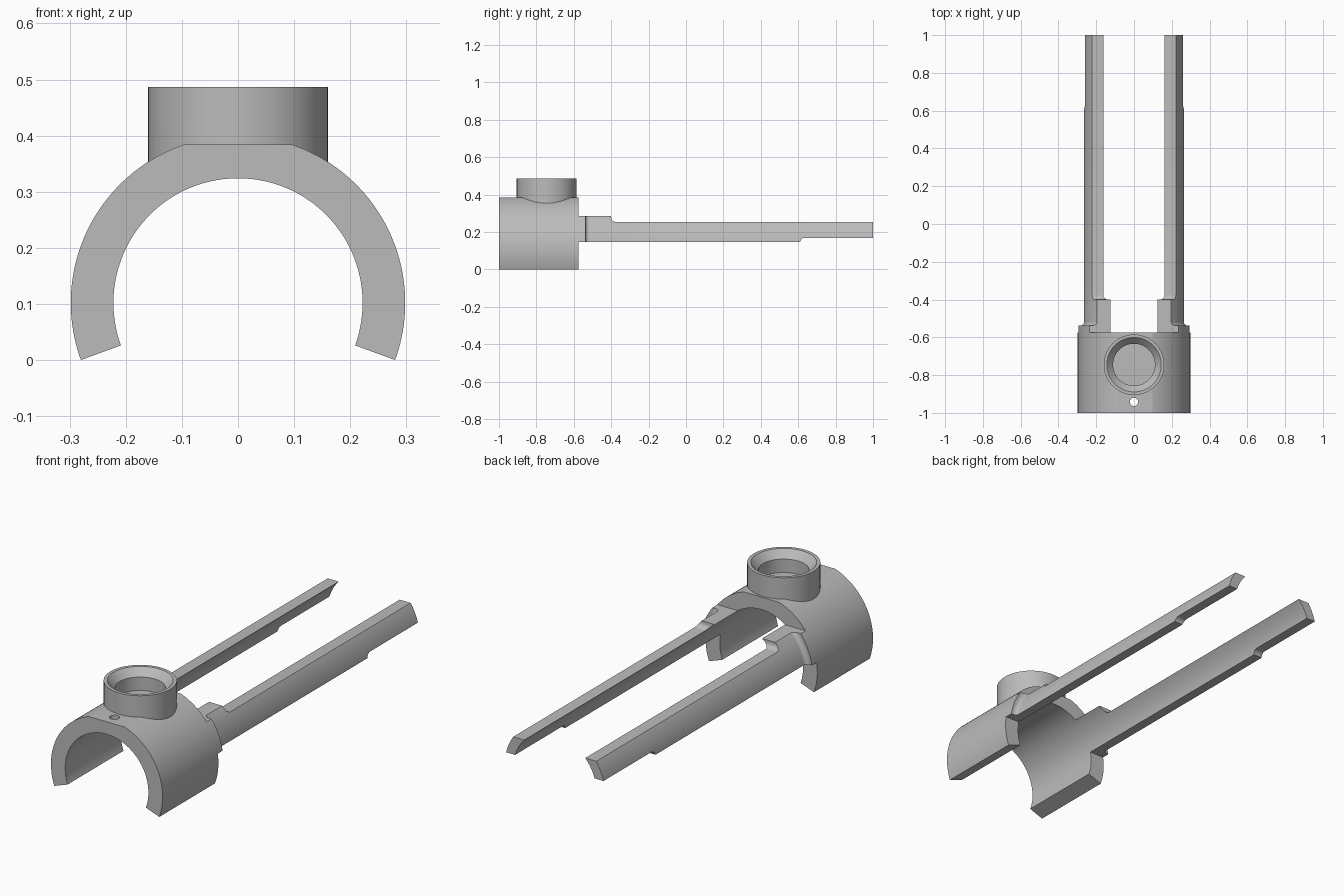
import bpy
import bmesh
from math import radians, sin, cos, pi
from mathutils import Matrix, Vector

if "Cube" in bpy.data.objects:
    bpy.data.objects.remove(bpy.data.objects["Cube"])

AXIS_Z = 0.102          # height of the clamp's long axis
INNER, OUTER, ARM_R = 0.222, 0.298, 0.268
JOIN_Y = -0.575         # where the arms meet the clamp
COLLAR_Y = -0.745

grey = bpy.data.materials.new("plain grey")
grey.use_nodes = True
grey.diffuse_color = (0.5, 0.5, 0.5, 1)
grey.node_tree.nodes["Principled BSDF"].inputs["Base Color"].default_value = grey.diffuse_color


def finish(name, bm):
    bmesh.ops.recalc_face_normals(bm, faces=bm.faces)
    mesh = bpy.data.meshes.new(name)
    bm.to_mesh(mesh)
    bm.free()
    obj = bpy.data.objects.new(name, mesh)
    bpy.context.collection.objects.link(obj)
    mesh.materials.append(grey)
    return obj


def sweep(name, profile, start, end, steps):
    """Sweep a closed (radius, y) profile around the long axis, angles in degrees."""
    bm = bmesh.new()
    rings = []
    for i in range(steps + 1):
        a = radians(start + (end - start) * i / steps)
        rings.append([bm.verts.new((r * cos(a), y, AXIS_Z + r * sin(a))) for r, y in profile])
    n = len(profile)
    for a, b in zip(rings, rings[1:]):
        for k in range(n):
            bm.faces.new((a[k], a[(k + 1) % n], b[(k + 1) % n], b[k]))
    bm.faces.new(rings[0])
    bm.faces.new(rings[-1])
    return finish(name, bm)


def prism(name, outline, x0, x1):
    """Extrude a (y, z) outline along x."""
    bm = bmesh.new()
    face = bm.faces.new([bm.verts.new((x0, y, z)) for y, z in outline])
    new = bmesh.ops.extrude_face_region(bm, geom=[face])["geom"]
    bmesh.ops.translate(bm, vec=(x1 - x0, 0, 0),
                        verts=[v for v in new if isinstance(v, bmesh.types.BMVert)])
    return finish(name, bm)


def cone(name, y, z0, z1, r0, r1, sides=96):
    bm = bmesh.new()
    bmesh.ops.create_cone(bm, cap_ends=True, segments=sides, radius1=r0, radius2=r1, depth=z1 - z0,
                          matrix=Matrix.Translation(Vector((0, y, (z0 + z1) / 2))))
    return finish(name, bm)


def apply(obj, mod):
    bpy.ops.object.select_all(action="DESELECT")
    obj.select_set(True)
    bpy.context.view_layer.objects.active = obj
    bpy.ops.object.modifier_apply(modifier=mod.name)


def combine(obj, tool, operation):
    mod = obj.modifiers.new("combine", "BOOLEAN")
    mod.operation, mod.object, mod.solver = operation, tool, "EXACT"
    apply(obj, mod)
    bpy.data.objects.remove(tool)


def smooth(obj):
    bpy.ops.object.select_all(action="DESELECT")
    obj.select_set(True)
    bpy.context.view_layer.objects.active = obj
    bpy.ops.object.shade_smooth_by_angle(angle=radians(25))


def fillet(cy, cz, r, start, end, steps=6):
    angles = [radians(start + (end - start) * i / steps) for i in range(steps + 1)]
    return [(cy + r * cos(a), cz + r * sin(a)) for a in angles]


# Clamp: open ring with a flat on top
clamp = sweep("clamp_saddle",
              [(INNER, -1), (OUTER, -1), (OUTER, JOIN_Y), (INNER, JOIN_Y)], -20, 200, 110)
flat = prism("flat_cutter", [(-1.1, 0.384), (-0.5, 0.384), (-0.5, 0.6), (-1.1, 0.6)], -0.4, 0.4)
combine(clamp, flat, "DIFFERENCE")

# Collar with a countersunk blind bore
combine(clamp, cone("collar", COLLAR_Y, 0.335, 0.487, 0.16, 0.16), "UNION")
combine(clamp, cone("bore", COLLAR_Y, 0.386, 0.52, 0.111, 0.111), "DIFFERENCE")
combine(clamp, cone("countersink", COLLAR_Y, 0.451, 0.488, 0.111, 0.145), "DIFFERENCE")

# Small pin hole in front of the collar
combine(clamp, cone("pin_hole", -0.942, 0.28, 0.45, 0.022, 0.022, 32), "DIFFERENCE")
smooth(clamp)

# Arm: curved strip with a thick root, trimmed to its side outline
root = fillet(-0.518, ARM_R + 0.02, 0.02, 180, 270)
strip = [(INNER, JOIN_Y), (OUTER, JOIN_Y), (OUTER, -0.538)]
strip += [(r, y) for y, r in root] + [(ARM_R, 1), (INNER, 1)]
arm = sweep("arms", strip, 0, 70, 35)

outline = [(-0.7, 0.147), (0.61, 0.147)]
outline += fillet(0.635, 0.143, 0.025, 170, 90)
outline += [(1.1, 0.168), (1.1, 0.253)]
outline += fillet(-0.375, 0.278, 0.025, 270, 180)
outline += [(-0.4, 0.285), (-0.7, 0.285)]
combine(arm, prism("arm_outline", outline, 0.01, 0.5), "INTERSECT")

# Second arm by mirroring
mirror = arm.modifiers.new("other_side", "MIRROR")
mirror.use_clip = False
mirror.use_mirror_merge = False
apply(arm, mirror)
smooth(arm)
